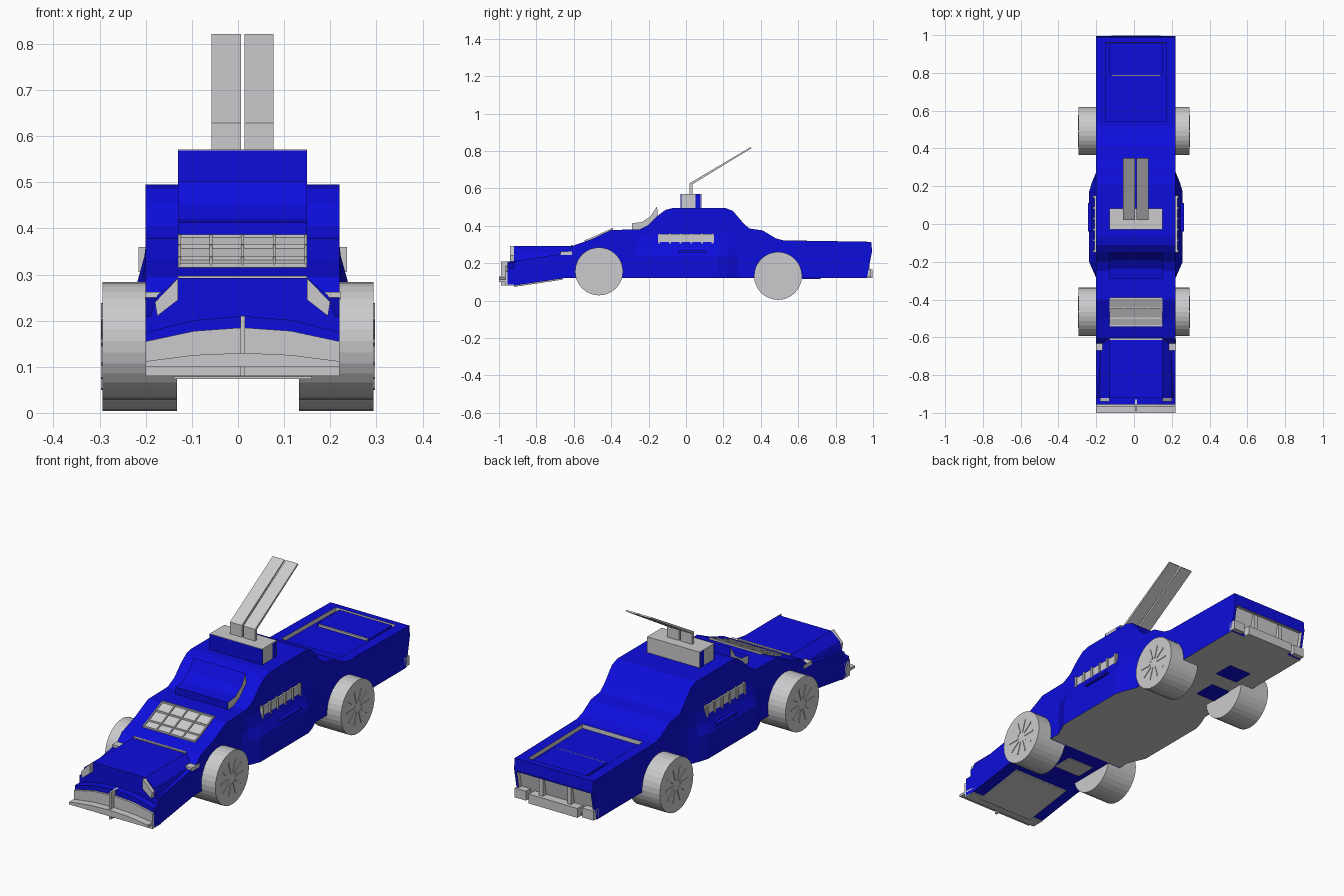
import bpy, bmesh, math
from mathutils import Vector

cube = bpy.data.objects.get("Cube")
if cube:
    bpy.data.objects.remove(cube, do_unlink=True)


def material(name, rgb):
    m = bpy.data.materials.new(name)
    m.use_nodes = True
    m.diffuse_color = (*rgb, 1)
    m.node_tree.nodes["Principled BSDF"].inputs["Base Color"].default_value = (*rgb, 1)
    return m


BLUE = material("blue paint", (0.004, 0.004, 0.72))
GREY = material("light grey", (0.6, 0.6, 0.62))
XC = 0.01                 # centre line of the car body
HALF = 0.21               # half width of the body


def finish(name, bm, *mats):
    bmesh.ops.recalc_face_normals(bm, faces=bm.faces)
    mesh = bpy.data.meshes.new(name)
    bm.to_mesh(mesh)
    bm.free()
    for m in mats:
        mesh.materials.append(m)
    ob = bpy.data.objects.new(name, mesh)
    bpy.context.collection.objects.link(ob)
    return ob


def prism_mesh(pts, lo, hi, axis="x"):
    """Extrude a (y, z) profile along x, or an (x, z) profile along y."""
    bm = bmesh.new()
    place = (lambda a, b, t: (t, a, b)) if axis == "x" else (lambda a, b, t: (a, t, b))
    start = [bm.verts.new(place(a, b, lo)) for a, b in pts]
    end = [bm.verts.new(place(a, b, hi)) for a, b in pts]
    bm.faces.new(start)
    bm.faces.new(end)
    for i in range(len(pts)):
        j = (i + 1) % len(pts)
        bm.faces.new((start[i], start[j], end[j], end[i]))
    bmesh.ops.recalc_face_normals(bm, faces=bm.faces)
    return bm


def prism(name, pts, lo, hi, mat, axis="x"):
    return finish(name, prism_mesh(pts, lo, hi, axis), mat)


def box(name, x, y, z, mat):
    return prism(name, [(y[0], z[0]), (y[1], z[0]), (y[1], z[1]), (y[0], z[1])], *x, mat)


# Main body: side profile pushed across the width
profile = [(-0.92, 0.08), (-0.92, 0.21), (-0.64, 0.255), (-0.6, 0.295), (-0.5, 0.33),
           (-0.4, 0.378), (-0.25, 0.38), (-0.2, 0.405), (-0.15, 0.455), (-0.11, 0.485),
           (-0.07, 0.495), (0.21, 0.495), (0.25, 0.48), (0.31, 0.41), (0.34, 0.385),
           (0.41, 0.375), (0.48, 0.333), (0.52, 0.322), (0.99, 0.314), (0.995, 0.265),
           (0.967, 0.12), (-0.34, 0.12), (-0.65, 0.12)]
bm = prism_mesh(profile, XC - HALF, XC + HALF)
for f in bm.faces:
    if f.normal.z < -0.9 and f.calc_center_median().y > -0.3:
        f.material_index = 1


def sink(face, margin, depth, y_range=None, floor=0):
    """Inset a face and press it in, with grey walls."""
    bmesh.ops.inset_region(bm, faces=[face], thickness=margin)
    if y_range:
        mid = face.calc_center_median().y
        for v in face.verts:
            v.co.y = y_range[v.co.y > mid]
    inward = face.normal * -depth
    walls = bmesh.ops.inset_region(bm, faces=[face], thickness=0.001)["faces"]
    bmesh.ops.translate(bm, vec=inward, verts=face.verts)
    for w in walls:
        w.material_index = 1
    face.material_index = floor


bm.faces.ensure_lookup_table()
deck = max((f for f in bm.faces if f.normal.z > 0.9), key=lambda f: f.calc_center_median().y)
sink(deck, 0.07, 0.02, (0.545, 0.96))
tail = next(f for f in bm.faces if f.normal.y > 0.9 and f.calc_center_median().z < 0.22)
sink(tail, 0.018, 0.02, floor=1)
finish("body", bm, BLUE, GREY)

# Rear deck step
box("deck_panel", (-0.13, 0.15), (0.79, 0.958), (0.29, 0.308), BLUE)
box("deck_step", (-0.12, 0.14), (0.783, 0.79), (0.29, 0.307), GREY)

# Flared doors, one loft per side
for side, label in ((-1, "right"), (1, "left")):
    bm = bmesh.new()
    rows = []
    for y, f in ((-0.29, 0), (-0.25, 0.018), (-0.2, 0.04), (0.17, 0.04), (0.22, 0.025), (0.28, 0)):
        ring = [(0.12, 0), (0.12, 1), (0.24, 1), (0.285, 0.5), (0.34, 0.12), (0.38, 0)]
        rows.append([bm.verts.new((XC + side * (HALF - 0.002 + f * k), y, z)) for z, k in ring])
    for a, b in zip(rows, rows[1:]):
        for i in range(len(a) - 1):
            face = bm.faces.new((a[i], a[i + 1], b[i + 1], b[i]))
            face.material_index = int(i == 0)
    bmesh.ops.remove_doubles(bm, verts=bm.verts, dist=0.0001)
    finish(label + "_door", bm, BLUE, GREY)

    # Side window grille and door ledge
    def across(a, b):
        return sorted((XC + side * a, XC + side * b))
    box(label + "_window", across(0.2, 0.22), (-0.15, 0.15), (0.308, 0.355), GREY)
    for i in range(6):
        y = -0.148 + i * 0.057
        box(label + "_window_bar", across(0.2, 0.226), (y, y + 0.01), (0.305, 0.36), GREY)
    box(label + "_door_ledge", across(0.22, 0.254), (-0.04, 0.11), (0.255, 0.268), BLUE)

    # Corner headlight, side inlet and tail blocks
    lamp = [(0.14, 0.292), (0.14, 0.245), (0.185, 0.21), (0.19, 0.24)]
    prism(label + "_headlight", [(XC + side * a, z) for a, z in lamp], -0.94, -0.91, GREY, "y")
    box(label + "_inlet", across(0.17, 0.212), (-0.67, -0.61), (0.245, 0.262), GREY)
    box(label + "_tail_block", across(0.15, 0.21), (0.95, 0.99), (0.125, 0.17), GREY)
    box(label + "_tail_post", across(0.065, 0.085), (0.94, 0.982), (0.13, 0.25), GREY)

# Hood with sloping shoulders
hood = [(XC - 0.14, 0.292), (XC + 0.14, 0.292), (XC + 0.185, 0.255), (XC + 0.2, 0.21),
        (XC - 0.2, 0.21), (XC - 0.185, 0.255)]
prism("hood", hood, -0.92, -0.58, BLUE, "y")
box("hood_trim", (-0.13, 0.15), (-0.615, -0.605), (0.285, 0.297), GREY)


# Arched nose and bumper tiers
def arch(name, low, edge, peak, y, mat):
    xs = [-1, -0.5, 0, 0.5, 1]
    pts = [(XC + HALF * t, edge + (peak - edge) * (1 - t * t)) for t in xs]
    pts += [(XC + HALF, low), (XC - HALF, low)]
    prism(name, pts, y, -0.9, mat, "y")


arch("nose", 0.085, 0.175, 0.21, -0.955, BLUE)
arch("bumper_back", 0.08, 0.155, 0.185, -0.965, GREY)
arch("bumper_lip", 0.1, 0.112, 0.13, -1.0, GREY)
box("bumper_post", (XC - 0.005, XC + 0.005), (-0.99, -0.93), (0.08, 0.21), GREY)

# Hood intake grille, laid on the slope
slope = [(-0.54, 0.311), (-0.5, 0.326), (-0.39, 0.376)]


def ribbon(name, x, lift, mat):
    prism(name, slope + [(y - 0.002, z + lift) for y, z in reversed(slope)], *x, mat)


ribbon("intake_plate", (-0.13, 0.15), 0.006, GREY)
for i in range(5):
    x = -0.13 + i * 0.0685
    ribbon("intake_bar", (x, x + 0.006), 0.012, GREY)
for y, z in ((-0.538, 0.313), (-0.5, 0.328), (-0.445, 0.354), (-0.394, 0.376)):
    box("intake_crossbar", (-0.13, 0.15), (y - 0.003, y + 0.004), (z, z + 0.011), GREY)

# Windscreen cover with pale ends
cover = [(-0.29, 0.375), (-0.29, 0.413), (-0.235, 0.42), (-0.19, 0.45), (-0.155, 0.503),
         (-0.15, 0.45), (-0.2, 0.4), (-0.25, 0.375)]
bm = prism_mesh(cover, -0.13, 0.15)
for f in bm.faces:
    f.material_index = int(abs(f.normal.x) > 0.9)
finish("windscreen_cover", bm, BLUE, GREY)

# Roof turret with a twin slanted panel
box("turret", (-0.13, 0.15), (-0.025, 0.05), (0.49, 0.57), GREY)
box("turret_front", (-0.13, 0.15), (-0.03, -0.025), (0.49, 0.569), BLUE)
box("turret_rear", (-0.13, 0.15), (0.05, 0.078), (0.49, 0.569), BLUE)
box("turret_lid", (-0.13, 0.15), (-0.03, 0.082), (0.567, 0.571), GREY)
box("turret_back", (-0.13, 0.15), (0.078, 0.082), (0.495, 0.57), GREY)
panel = [(0.02, 0.56), (0.035, 0.56), (0.035, 0.622), (0.35, 0.815), (0.346, 0.821), (0.02, 0.628)]
for label, x in (("right", (-0.057, 0.006)), ("left", (0.014, 0.077))):
    prism(label + "_roof_panel", panel, *x, GREY)

# Rear bumper
box("rear_bumper", (-0.12, 0.14), (0.94, 0.998), (0.12, 0.165), GREY)

# Underside plates
front_plate = [(-0.92, 0.079), (-0.66, 0.118), (-0.66, 0.112), (-0.92, 0.073)]
prism("front_underplate", front_plate, XC - 0.15, XC + 0.15, GREY)
box("middle_underplate", (-0.1, 0.04), (-0.52, -0.42), (0.115, 0.121), GREY)
box("rear_patch", (-0.1, 0.02), (0.62, 0.72), (0.116, 0.121), BLUE)
box("axle_patch", (-0.14, -0.03), (0.42, 0.53), (0.116, 0.121), BLUE)

# Wheels with ten raised spokes on the outer disc
RADIUS = 0.128
for place, y, z in (("front", -0.465, 0.156), ("rear", 0.492, RADIUS + 0.004)):
    for side, label in ((-1, "right"), (1, "left")):
        circle = [(y + RADIUS * math.cos(math.tau * i / 32), z + RADIUS * math.sin(math.tau * i / 32))
                  for i in range(32)]
        prism(f"{place}_{label}_wheel", circle, side * 0.132, side * 0.294, GREY)
        for i in range(10):
            a = math.tau * i / 10
            out = Vector((math.cos(a), math.sin(a)))
            wide = Vector((-out.y, out.x)) * 0.004
            hub = Vector((y, z))
            pts = [hub + out * 0.025 - wide, hub + out * 0.085 - wide,
                   hub + out * 0.085 + wide, hub + out * 0.025 + wide]
            prism(f"{place}_{label}_spoke", pts, side * 0.29, side * 0.297, GREY)
